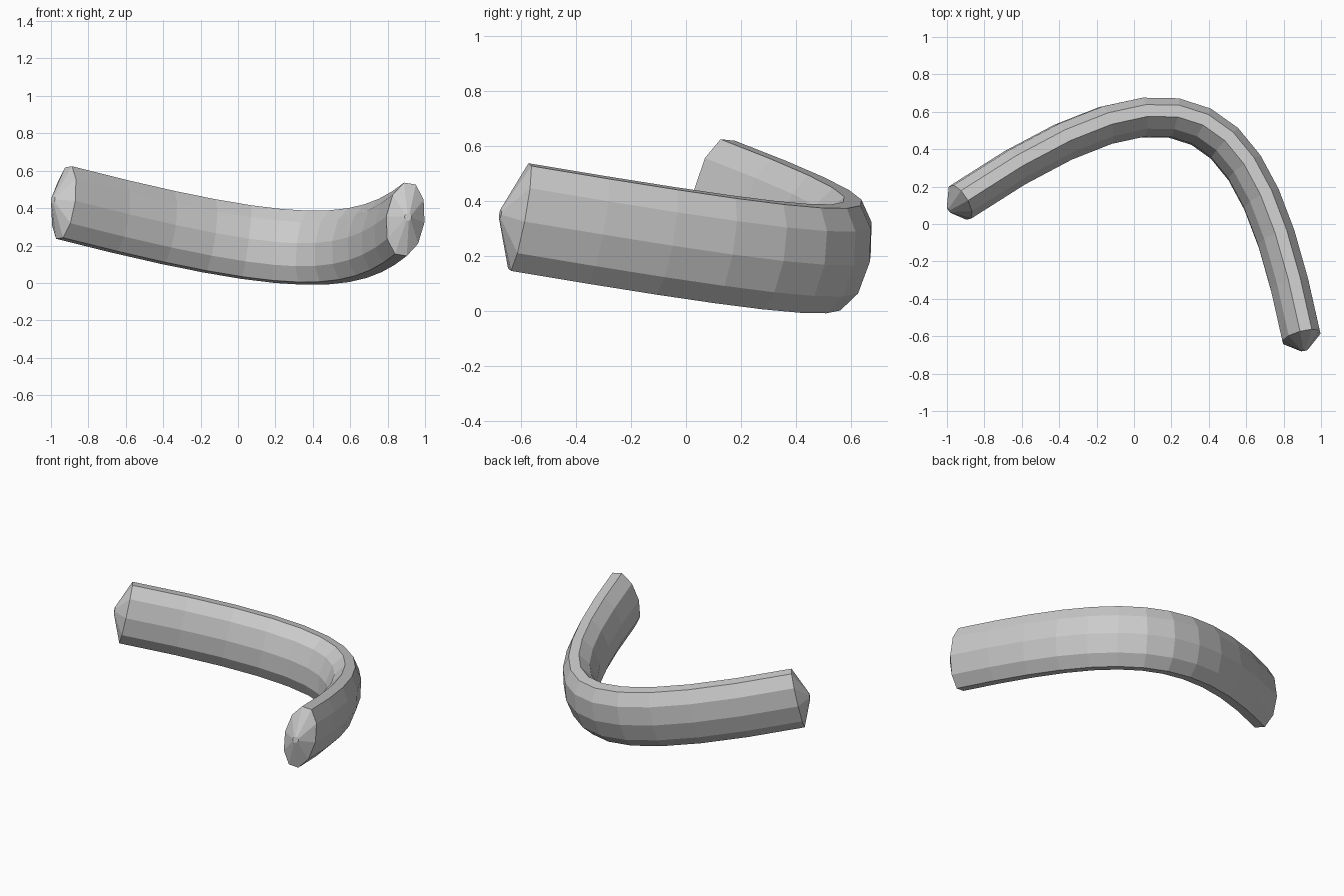
import bpy, bmesh, math
from mathutils import Vector

if "Cube" in bpy.data.objects:
    bpy.data.objects.remove(bpy.data.objects["Cube"])

SIDES, STEPS = 10, 12
HALF_W, HALF_H, CAP = 0.105, 0.206, 0.073

# The bend lies in a slightly tilted plane
normal = Vector((0.126, 0.195, 1)).normalized()

def on_plane(x, y):
    return Vector((x, y, 0.335 - 0.126 * x - 0.195 * y))

# One cubic curve forms the centre line
P = [on_plane(*c) for c in ((-0.93, 0.115), (0.32, 0.96), (0.65, 0.59), (0.895, -0.605))]

def point(u):
    v = 1 - u
    return P[0] * v**3 + P[1] * 3 * u * v * v + P[2] * 3 * u * u * v + P[3] * u**3

def tangent(u):
    v = 1 - u
    return ((P[1] - P[0]) * v * v + (P[2] - P[1]) * 2 * u * v + (P[3] - P[2]) * u * u).normalized()

bm = bmesh.new()

def ring(centre, direction, a, b):
    side = normal.cross(direction)
    return [bm.verts.new(centre + side * a * math.cos(t) + normal * b * math.sin(t))
            for t in (2 * math.pi * i / SIDES for i in range(SIDES))]

# Small tip, oval tube sections, small tip
t0, t1 = tangent(0), tangent(1)
rings = [ring(point(0) - t0 * CAP, t0, 0.02, 0.02)]
rings += [ring(point(i / STEPS), tangent(i / STEPS), HALF_W, HALF_H) for i in range(STEPS + 1)]
rings.append(ring(point(1) + t1 * CAP, t1, 0.02, 0.02))

for r, s in zip(rings, rings[1:]):
    for i in range(SIDES):
        j = (i + 1) % SIDES
        bm.faces.new((r[i], r[j], s[j], s[i]))
bm.faces.new(rings[0])
bm.faces.new(rings[-1])
bmesh.ops.recalc_face_normals(bm, faces=bm.faces)

mesh = bpy.data.meshes.new("curved_bar")
bm.to_mesh(mesh)
bm.free()
bpy.context.collection.objects.link(bpy.data.objects.new("curved_bar", mesh))
